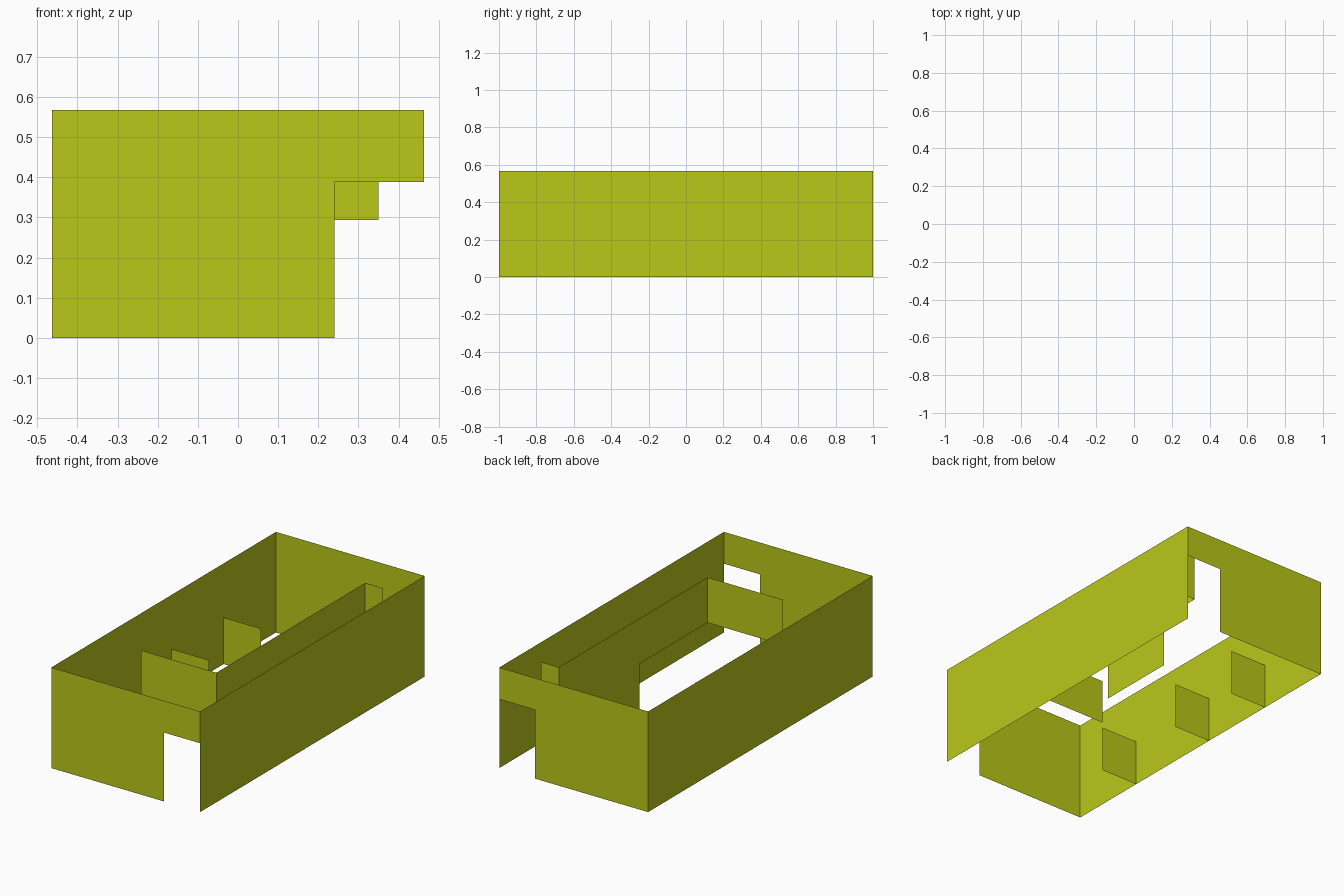
import bpy, bmesh

if "Cube" in bpy.data.objects:
    bpy.data.objects.remove(bpy.data.objects["Cube"])

X, Y, H = 0.464, 1.0, 0.567           # outer half sizes and height
DOOR_X, DOOR_H = 0.24, 0.388          # doorway edge and lintel height
LOW, HIGH0, HIGH1 = 0.262, 0.293, 0.548  # low panel top, raised panel bottom and top

paint = bpy.data.materials.new("yellow_green")
paint.diffuse_color = (0.49, 0.58, 0.01, 1)
paint.use_nodes = True
paint.node_tree.nodes["Principled BSDF"].inputs["Base Color"].default_value = paint.diffuse_color


def sheet(name, profile, axis, offset):
    """Thin sheet: (horizontal, z) outline lying across the given axis."""
    bm = bmesh.new()
    pts = [(offset, a, z) if axis == 'x' else (a, offset, z) for a, z in profile]
    bm.faces.new([bm.verts.new(p) for p in pts])
    me = bpy.data.meshes.new(name)
    bm.to_mesh(me)
    bm.free()
    me.materials.append(paint)
    ob = bpy.data.objects.new(name, me)
    bpy.context.collection.objects.link(ob)
    return ob


def rect(a0, a1, z0, z1):
    return [(a0, z0), (a1, z0), (a1, z1), (a0, z1)]


# Long outer walls
sheet("left_wall", rect(Y, -Y, 0, H), 'x', -X)
sheet("right_wall", rect(-Y, Y, 0, H), 'x', X)

# End walls, each with a corner doorway
end = [(-X, 0), (DOOR_X, 0), (DOOR_X, DOOR_H), (X, DOOR_H), (X, H), (-X, H)]
sheet("front_wall", end, 'y', -Y)
sheet("back_wall", end[::-1], 'y', Y)

# Low partitions standing against the left wall
for i, y in enumerate((-0.535, 0.07, 0.535)):
    sheet(f"low_partition_{i + 1}", rect(-X, -0.23, 0, LOW), 'y', y)

# Long inner wall: raised, with a middle part reaching the ground
long_profile = [(-0.535, HIGH0), (0.07, HIGH0), (0.07, 0), (0.535, 0),
                (0.535, HIGH0), (0.79, HIGH0), (0.79, HIGH1), (-0.535, HIGH1)]
sheet("inner_long_wall", long_profile, 'x', DOOR_X)

# Raised cross panels at both ends of the inner wall
sheet("inner_front_panel", rect(-0.23, DOOR_X, HIGH0, HIGH1), 'y', -0.535)
sheet("inner_back_panel", rect(DOOR_X, 0.35, HIGH0, HIGH1), 'y', 0.79)
